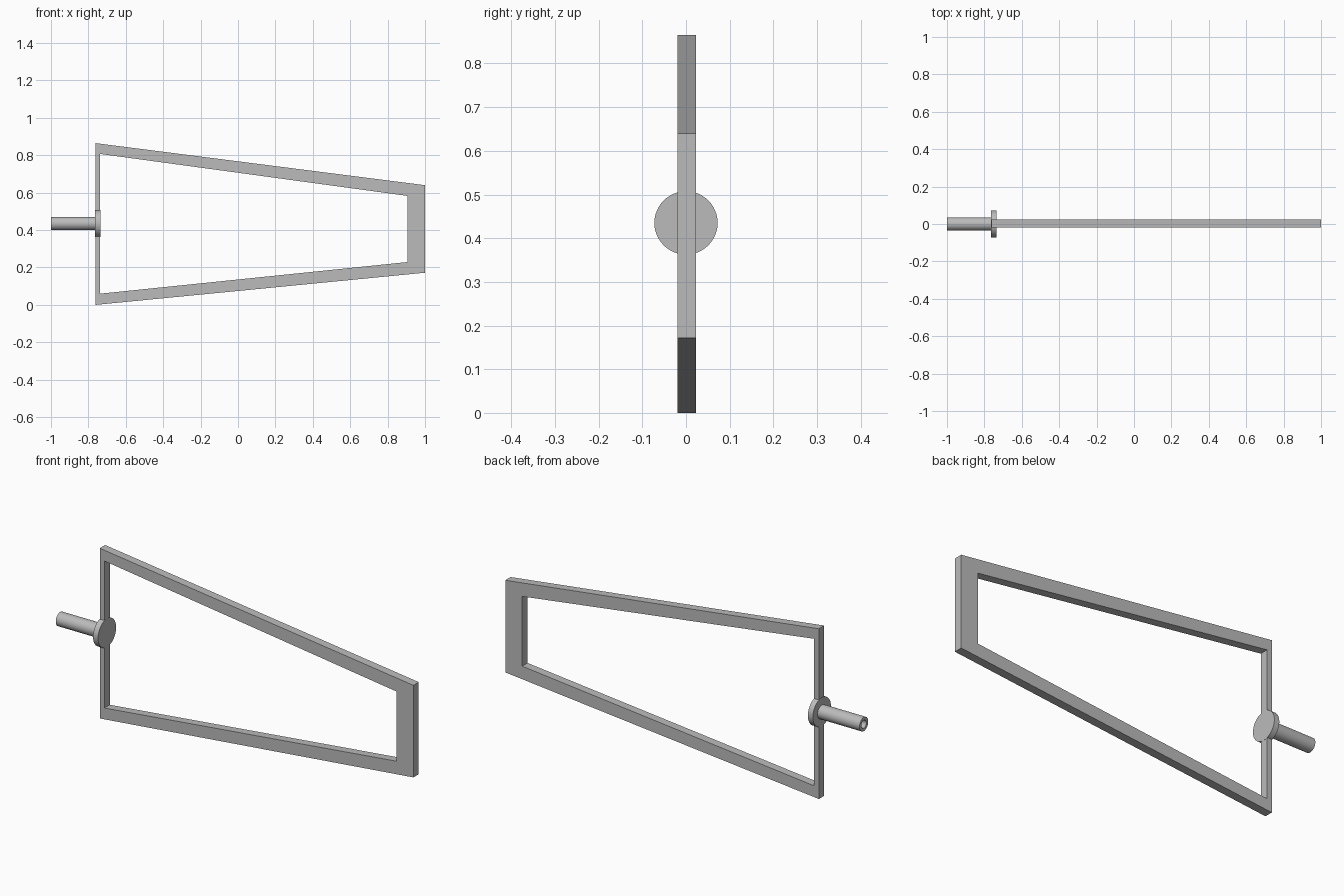
import bpy, bmesh, math
from mathutils import Matrix

cube = bpy.data.objects.get("Cube")
if cube:
    bpy.data.objects.remove(cube, do_unlink=True)

# Single plain grey for the whole model
grey = bpy.data.materials.new("plain grey")
grey.use_nodes = True
colour = (0.5, 0.5, 0.5, 1)
grey.diffuse_color = colour
grey.node_tree.nodes["Principled BSDF"].inputs["Base Color"].default_value = colour

AXIS_Z = 0.435      # height of the shaft axis
BACK, FRONT = -0.763, -0.737


def finish(name, bm, smooth=False):
    bmesh.ops.recalc_face_normals(bm, faces=bm.faces)
    mesh = bpy.data.meshes.new(name)
    bm.to_mesh(mesh)
    bm.free()
    mesh.materials.append(grey)
    obj = bpy.data.objects.new(name, mesh)
    bpy.context.collection.objects.link(obj)
    if smooth:
        bpy.ops.object.select_all(action='DESELECT')
        obj.select_set(True)
        bpy.context.view_layer.objects.active = obj
        bpy.ops.object.shade_smooth_by_angle(angle=math.radians(30))
    return obj


def lathe_x(name, profile, steps=48):
    """Spin a closed (x, radius) profile about the shaft axis."""
    bm = bmesh.new()
    verts = [bm.verts.new((x, 0, r)) for x, r in profile]
    edges = [bm.edges.new(pair) for pair in zip(verts, verts[1:])]
    bmesh.ops.spin(bm, geom=verts + edges, cent=(0, 0, 0), axis=(1, 0, 0),
                   angle=math.tau, steps=steps)
    bmesh.ops.remove_doubles(bm, verts=bm.verts, dist=0.0001)
    bmesh.ops.translate(bm, verts=bm.verts, vec=(0, 0, AXIS_Z))
    return finish(name, bm, True)


# Tapered frame: a ring between two trapezoids, extruded in depth
outer = [(BACK, 0), (1, 0.172), (1, 0.64), (BACK, 0.865)]
inner = [(FRONT, 0.06), (0.905, 0.229), (0.905, 0.583), (FRONT, 0.807)]
bm = bmesh.new()
rings = [[bm.verts.new((x, -0.02, z)) for x, z in loop] for loop in (outer, inner)]
faces = []
for i in range(4):
    j = (i + 1) % 4
    faces.append(bm.faces.new((rings[0][i], rings[0][j], rings[1][j], rings[1][i])))
solid = bmesh.ops.extrude_face_region(bm, geom=faces, use_keep_orig=True)
moved = [v for v in solid["geom"] if isinstance(v, bmesh.types.BMVert)]
bmesh.ops.translate(bm, verts=moved, vec=(0, 0.043, 0))
# Merge the coplanar corner seams so each side is one flat surface
bmesh.ops.recalc_face_normals(bm, faces=bm.faces)
finish("tapered_frame", bm)

# Round mounting flange, just proud of the bar
lathe_x("mounting_flange", [(BACK - 0.001, 0), (BACK - 0.001, 0.0725),
                            (FRONT + 0.001, 0.0725), (FRONT + 0.001, 0)])

# Hollow shaft, open at its outer end
lathe_x("hollow_shaft", [(BACK, 0.035), (-1, 0.035), (-1, 0.02), (BACK, 0.02)])
